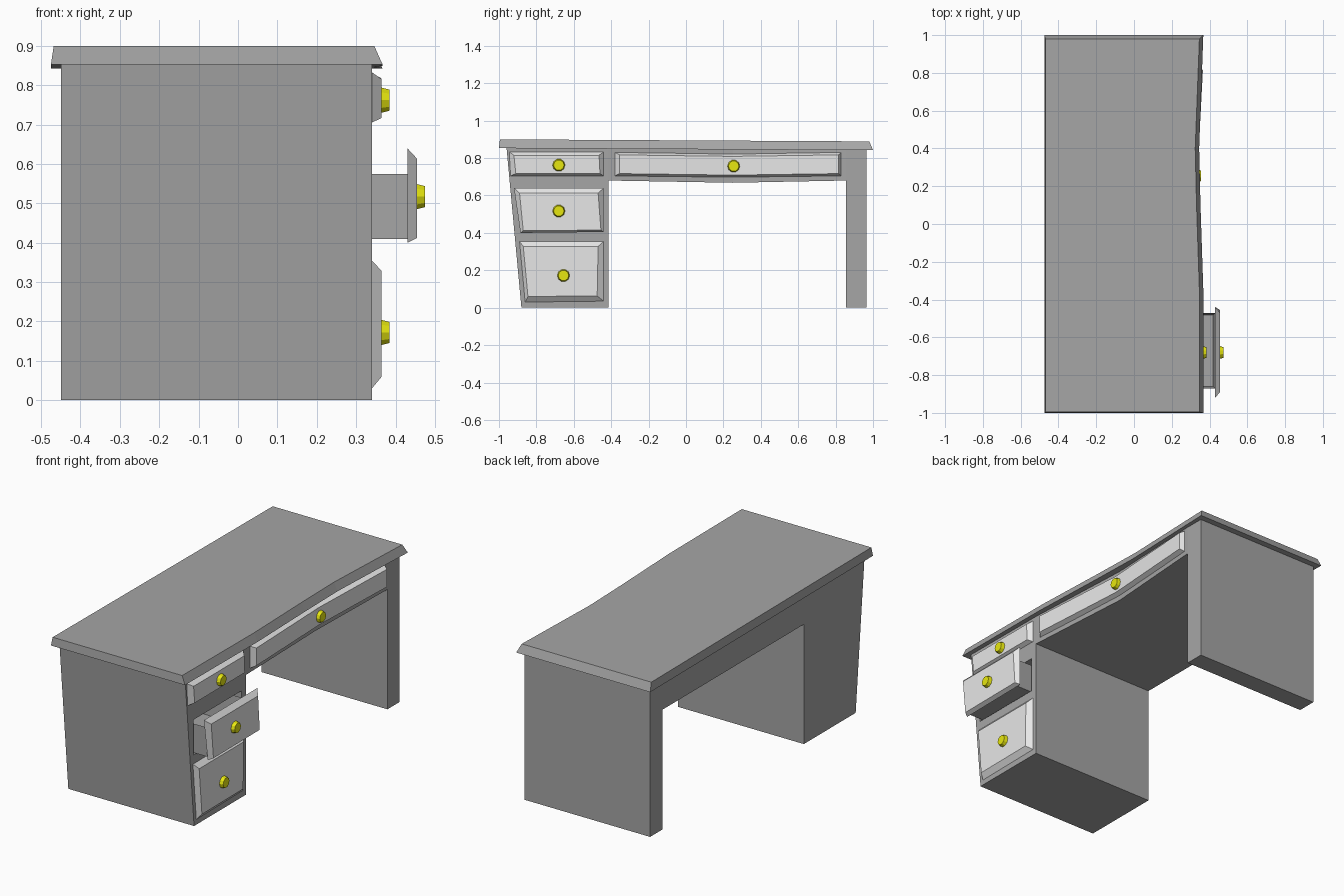
import bpy, bmesh
from mathutils import Vector, Matrix

cube = bpy.data.objects.get("Cube")
if cube:
    bpy.data.objects.remove(cube, do_unlink=True)


def material(name, rgb):
    m = bpy.data.materials.new(name)
    m.use_nodes = True
    colour = (*rgb, 1)
    m.diffuse_color = colour
    m.node_tree.nodes["Principled BSDF"].inputs["Base Color"].default_value = colour
    return m


GREY = material("mid grey", (0.38, 0.38, 0.38))
PALE = material("pale grey", (0.8, 0.8, 0.8))
YELLOW = material("yellow", (0.8, 0.8, 0.005))


def finish(name, bm, mat):
    bmesh.ops.recalc_face_normals(bm, faces=bm.faces)
    mesh = bpy.data.meshes.new(name)
    bm.to_mesh(mesh)
    bm.free()
    mesh.materials.append(mat)
    ob = bpy.data.objects.new(name, mesh)
    bpy.context.collection.objects.link(ob)
    return ob


def loft(name, ring_a, ring_b, mat, caps=None):
    """Bridge two matching rings of points and cap both ends."""
    bm = bmesh.new()
    n = len(ring_a)
    a = [bm.verts.new(p) for p in ring_a]
    b = [bm.verts.new(p) for p in ring_b]
    for i in range(n):
        j = (i + 1) % n
        bm.faces.new((a[i], a[j], b[j], b[i]))
    for cap in caps or [range(n)]:
        bm.faces.new([a[i] for i in cap])
        bm.faces.new([b[i] for i in cap])
    return finish(name, bm, mat)


def at_x(x, outline):
    return [(x, y, z) for y, z in outline]


def box(y0, y1, z0, z1):
    return [(y0, z0), (y1, z0), (y1, z1), (y0, z1)]


BACK, FRONT, JOIN = -0.45, 0.34, 0.86

# Pedestal with a slanted outer side, and the plain leg
side = [(-0.88, 0), (-0.415, 0), (-0.415, JOIN), (-0.96, JOIN)]
pedestal = loft("pedestal", at_x(BACK, side), at_x(FRONT, side), GREY)
leg = box(0.855, 0.965, 0, JOIN)
loft("leg", at_x(BACK, leg), at_x(FRONT, leg), GREY)

# Opening in the pedestal for the pulled-out drawer
hole = box(-0.885, -0.455, 0.405, 0.605)
cutter = loft("drawer_opening_cutter", at_x(0, hole), at_x(0.5, hole), GREY)
cutter.hide_render = True
cut = pedestal.modifiers.new("opening", "BOOLEAN")
cut.operation = "DIFFERENCE"
cut.solver = "EXACT"
cut.object = cutter
bpy.context.view_layer.objects.active = pedestal
bpy.ops.object.modifier_apply(modifier="opening")
bpy.data.objects.remove(cutter, do_unlink=True)


# Bowed front shared by the apron and the wide drawer
HALVES = [(0, 1, 4, 5), (1, 2, 3, 4)]


def bowed(x_end, x_mid, y0, y1, z0, z1, sag=0.0, mid=0.25):
    return [(x_end, y0, z0), (x_mid, mid, z0 - sag), (x_end, y1, z0),
            (x_end, y1, z1), (x_mid, mid, z1 - sag), (x_end, y0, z1)]


loft("apron", bowed(BACK, BACK, -0.415, 0.855, 0.68, JOIN),
     bowed(FRONT, 0.31, -0.415, 0.855, 0.68, JOIN, 0.012), GREY, HALVES)
loft("wide_drawer_front", bowed(FRONT, 0.308, -0.38, 0.83, 0.705, 0.83, 0.008),
     bowed(0.365, 0.335, -0.355, 0.815, 0.717, 0.817, 0.008), PALE, HALVES)

# Desk top with sloping edges, a bowed front and a slight tilt
plan = [(BACK, -1), (FRONT, -1), (FRONT, -0.35), (0.325, 0.1), (0.318, 0.4),
        (FRONT, 1), (BACK, 1)]


def top_ring(z, grow_front, grow_back, near, far):
    ring = []
    for x, y in plan:
        x += grow_front if x > 0 else -grow_back
        y = {-1: near, 1: far}.get(y, y)
        ring.append((x, y, z - 0.0055 * (y + 1)))
    return ring


loft("desk_top", top_ring(0.853, 0.027, 0.025, -1, 1),
     top_ring(0.9, 0.006, 0.018, -0.995, 0.98), GREY)

# Bevelled fronts of the three pedestal drawers: base outline, raised outline
fronts = {
    "upper": (0.34, [(-0.938, 0.705), (-0.44, 0.705), (-0.44, 0.833), (-0.945, 0.833)],
              [(-0.91, 0.717), (-0.46, 0.717), (-0.465, 0.815), (-0.92, 0.815)]),
    "middle": (0.43, [(-0.885, 0.4), (-0.44, 0.405), (-0.44, 0.64), (-0.92, 0.64)],
               [(-0.87, 0.412), (-0.455, 0.415), (-0.47, 0.613), (-0.89, 0.613)]),
    "lower": (0.34, [(-0.86, 0.03), (-0.44, 0.035), (-0.44, 0.355), (-0.89, 0.355)],
              [(-0.845, 0.06), (-0.475, 0.063), (-0.47, 0.328), (-0.87, 0.328)]),
}
for label, (x, base, raised) in fronts.items():
    loft(label + "_drawer_front", at_x(x, base), at_x(x + 0.025, raised), PALE)

# Open tray behind the pulled-out front
bm = bmesh.new()
bmesh.ops.create_cube(bm, size=1)
bmesh.ops.scale(bm, vec=(0.38, 0.4, 0.165), verts=bm.verts)
bmesh.ops.translate(bm, vec=(0.24, -0.67, 0.4925), verts=bm.verts)
bm.faces.ensure_lookup_table()
rim = max(bm.faces, key=lambda f: f.calc_center_median().z)
bmesh.ops.inset_region(bm, faces=[rim], thickness=0.015)
bmesh.ops.translate(bm, vec=(0, 0, -0.15), verts=rim.verts)
finish("middle_drawer_tray", bm, GREY)

# Tapered round knobs
knobs = {"upper": (0.365, -0.68, 0.762), "middle": (0.455, -0.68, 0.517),
         "lower": (0.365, -0.655, 0.172), "wide": (0.335, 0.255, 0.757)}
for label, spot in knobs.items():
    bm = bmesh.new()
    bmesh.ops.create_cone(bm, cap_ends=True, segments=10, radius1=0.034,
                          radius2=0.028, depth=0.022)
    bmesh.ops.transform(bm, verts=bm.verts, matrix=Matrix.Translation(
        Vector(spot) + Vector((0.009, 0, 0))) @ Matrix.Rotation(1.5708, 4, "Y"))
    finish(label + "_knob", bm, YELLOW)
